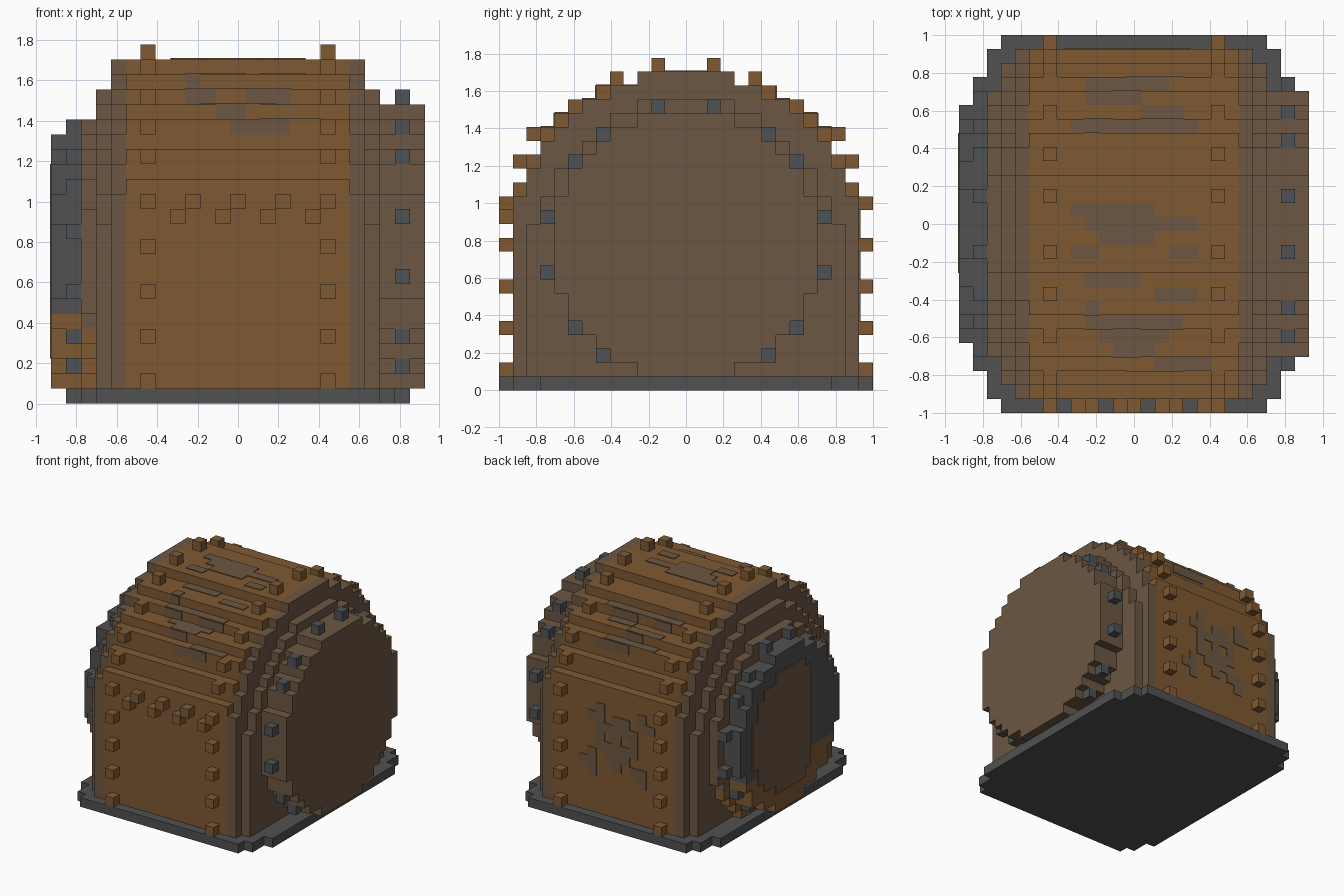
import bpy, bmesh, math

if "Cube" in bpy.data.objects:
    bpy.data.objects.remove(bpy.data.objects["Cube"], do_unlink=True)

U = 2 / 27      # size of one block
T = 0.08        # thickness of painted plates, in blocks


def material(name, rgb):
    m = bpy.data.materials.new(name)
    m.use_nodes = True
    m.diffuse_color = (*rgb, 1)
    bsdf = next(n for n in m.node_tree.nodes if n.type == 'BSDF_PRINCIPLED')
    bsdf.inputs["Base Color"].default_value = (*rgb, 1)
    bsdf.inputs["Roughness"].default_value = 0.8
    return m


BROWN = material("plank_brown", (0.209, 0.102, 0.032))
TAUPE = material("weathered_taupe", (0.150, 0.096, 0.056))
GREY = material("iron_grey", (0.082, 0.082, 0.082))
STEEL = material("stud_steel", (0.076, 0.085, 0.092))


def finish(name, bm, mats):
    bmesh.ops.remove_doubles(bm, verts=bm.verts, dist=1e-4)
    bmesh.ops.recalc_face_normals(bm, faces=bm.faces)
    bmesh.ops.scale(bm, vec=(U, U, U), verts=bm.verts)
    me = bpy.data.meshes.new(name)
    bm.to_mesh(me)
    bm.free()
    for m in mats:
        me.materials.append(m)
    ob = bpy.data.objects.new(name, me)
    bpy.context.collection.objects.link(ob)
    return ob


def boxes(name, items, mat):
    """Boxes given as (x0, x1, y0, y1, z0, z1) in blocks."""
    bm = bmesh.new()
    for x0, x1, y0, y1, z0, z1 in items:
        vs = bmesh.ops.create_cube(bm, size=1)["verts"]
        for v in vs:
            v.co = (x0 if v.co.x < 0 else x1, y0 if v.co.y < 0 else y1, z0 if v.co.z < 0 else z1)
    bmesh.ops.recalc_face_normals(bm, faces=bm.faces)
    return finish(name, bm, [mat])


def slab(name, x0, x1, rows, mats, rule=None):
    """Stepped slab: rows of (half width, bottom, top), stacked upward."""
    bm = bmesh.new()

    def quad(*pts):
        bm.faces.new([bm.verts.new(p) for p in pts])

    for k, (w, a, b) in enumerate(rows):
        for x in (x0, x1):
            quad((x, -w, a), (x, w, a), (x, w, b), (x, -w, b))
        for y in (-w, w):
            quad((x0, y, a), (x1, y, a), (x1, y, b), (x0, y, b))
        above = rows[k + 1][0] if k + 1 < len(rows) else 0
        below = rows[k - 1][0] if k else 0
        for z, other in ((b, above), (a, below)):
            if other < w:
                for s in ((-w, -other), (other, w)):
                    quad((x0, s[0], z), (x1, s[0], z), (x1, s[1], z), (x0, s[1], z))
    ob = finish(name, bm, mats)
    if rule:
        for f in ob.data.polygons:
            f.material_index = rule(f.center / U)
    return ob


def disc(r, cell, arch=False):
    """Rows of a blocky circle centred on a cell; an arch has straight legs."""
    rows = []
    for z in range(1, int(cell + r) + 1):
        j = z - cell
        d = 0 if arch and j < 0 else j
        if abs(d) <= r:
            rows.append((int(math.sqrt(r * r - d * d)) + 0.5, z, z + 1))
    return rows


def cube(x, y, z):
    return (x - .5, x + .5, y - .5, y + .5, z, z + 1)


# Iron base with stepped corners
slab_rows = [(9.5, -13.5, -12.5), (10.5, -12.5, -10.5), (11.5, -10.5, 10.5),
             (10.5, 10.5, 12.5), (9.5, 12.5, 13.5)]
base = slab("base", 0, 1, slab_rows, [GREY])
for v in base.data.vertices:
    v.co = (v.co.y, v.co.z, v.co.x)
base.data.flip_normals()

# Planked body: half width and top of each step
steps = [(12.5, 15), (11.5, 17), (10.5, 19), (9.5, 20), (7.5, 21), (6.5, 22), (3.5, 23)]
plank_rows, low = [], 1
for w, top in steps:
    plank_rows.append((w, low, top))
    low = top
slab("planked_body", -7.5, 7.5, plank_rows, [BROWN])

# Arched hoops at both ends of the planks
for side, s in (("left", 1), ("right", -1)):
    slab(side + "_outer_hoop", *sorted((7.5 * s, 8.5 * s)), disc(12.5, 10, True), [TAUPE])
    inner = [(w + (1 if z < 12 else 0), z, t) for w, z, t in disc(10.5, 10, True)]
    slab(side + "_inner_hoop", *sorted((8.5 * s, 9.5 * s)), inner, [TAUPE])

# Left end disc
slab("left_end_disc", 9.5, 12.5, disc(9.5, 10), [TAUPE])

# Right end: neck and two-coloured disc with a worn centre
slab("right_neck", -10.5, -9.5, disc(9.5, 9), [TAUPE, BROWN], lambda c: int(c.z < 5))
slab("right_end_disc", -12.5, -10.5, disc(8.5, 9), [GREY, BROWN],
     lambda c: int(c.z < (6 if c.x < -12 else 6.5)))
boxes("right_worn_centre",
      [(-12.5 - T, -12.5, max(-w, -3.5), w, a, b) for w, a, b in disc(6.5, 9)], TAUPE)

# Steel studs around the two discs
ring = [(2, 10), (6, 8), (8, 6), (10, 2), (10, -2), (8, -6), (6, -8)]
boxes("left_disc_studs", [cube(11, s * y, 10 + z) for y, z in ring for s in (-1, 1)], STEEL)
ring = [(2, 9), (5, 7), (7, 5), (9, 2), (9, -2), (7, -5), (5, -7)]
boxes("right_disc_studs", [cube(-11, s * y, 9 + z) for y, z in ring for s in (-1, 1)], STEEL)

# Wooden pegs over the planks
pegs = [(13, z) for z in (1, 4, 7, 10, 13)] + [(12, 16), (11, 18), (8, 20), (5, 22), (2, 23)]
boxes("plank_pegs", [cube(x, s * y, z) for x in (-6, 6) for y, z in pegs for s in (-1, 1)], BROWN)

# Zigzag row of pegs on the front
zigzag = [(-4, 12), (-3, 13), (-1, 12), (0, 13), (2, 12), (3, 13), (5, 12)]
boxes("front_zigzag_pegs", [cube(x, -13, z) for x, z in zigzag], BROWN)

# Painted emblem on the back
emblem = ["..#....#.",
          ".##.##.##",
          "..#####..",
          "..#.#.#..",
          "..#####..",
          ".#.###...",
          "##..#.##.",
          ".#.....#."]
cells = [(4 - c, 12 - r) for r, line in enumerate(emblem) for c, ch in enumerate(line) if ch == "#"]
boxes("back_emblem", [(x - 1, x, 12.5, 12.5 + T, z, z + 1) for x, z in cells], TAUPE)


# Worn patches on the plank tops: x start, x end, y row
def top_at(y):
    return max(t for w, t in steps if w > abs(y))


patches = [(-3.5, 2.5, 10), (-3.5, .5, 9), (.5, 3.5, 8), (-4.5, 4.5, 7),
           (-4.5, 1.5, 1), (-3.5, 4.5, 0), (-2.5, 1.5, -1), (-4.5, -2.5, -2), (2.5, 4.5, -2),
           (-3.5, .5, -4), (1.5, 4.5, -5), (-3.5, -2.5, -6), (-3.5, .5, -7), (.5, 3.5, -7),
           (-2.5, 2.5, -8), (-1.5, 1.5, -9), (1.5, 5.5, -10)]
boxes("worn_top_patches",
      [(a, b, y - .5, y + .5, top_at(y), top_at(y) + T) for a, b, y in patches], TAUPE)

# Worn patches on the plank risers: x start, x end, z row
risers = [(-3.5, -2.5, 21), (-3.5, -1.5, 20), (.5, 3.5, 20), (-1.5, .5, 19), (-.5, 3.5, 18)]
items = []
for a, b, z in risers:
    w = max(wd for wd, t in steps if t > z)
    for y0 in (-w - T, w):
        items.append((a, b, y0, y0 + T, z, z + 1))
boxes("worn_riser_patches", items, TAUPE)
